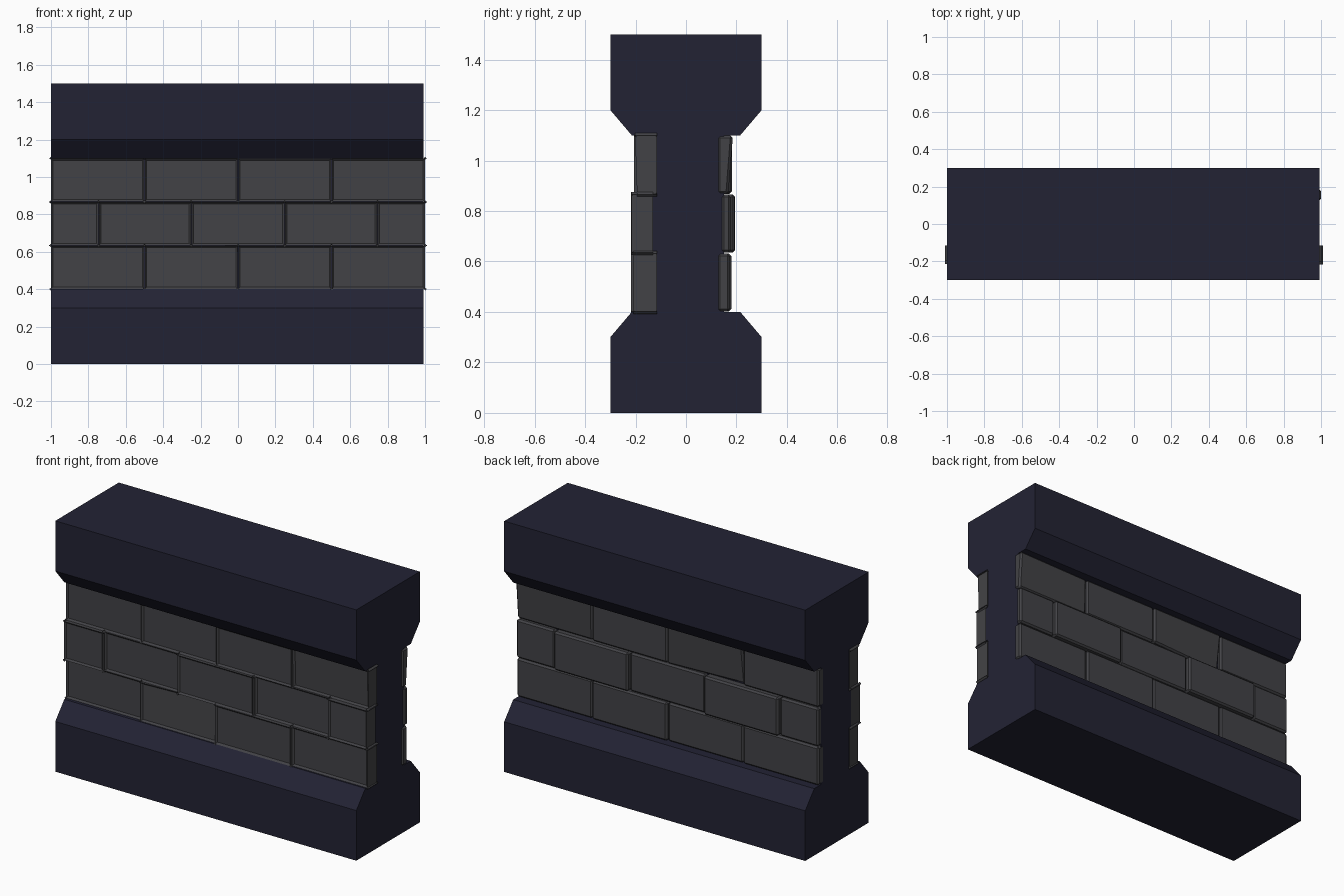
import bpy, bmesh

if "Cube" in bpy.data.objects:
    bpy.data.objects.remove(bpy.data.objects["Cube"])

def material(name, rgb):
    m = bpy.data.materials.new(name)
    m.diffuse_color = (*rgb, 1)
    m.use_nodes = True
    m.node_tree.nodes["Principled BSDF"].inputs["Base Color"].default_value = m.diffuse_color
    return m

navy = material("dark navy stone", (0.0165, 0.0165, 0.034))
grey = material("grey brick", (0.055, 0.055, 0.061))

def add_object(name, bm, mat):
    bmesh.ops.recalc_face_normals(bm, faces=bm.faces[:])
    me = bpy.data.meshes.new(name)
    bm.to_mesh(me)
    bm.free()
    me.materials.append(mat)
    ob = bpy.data.objects.new(name, me)
    bpy.context.collection.objects.link(ob)
    return ob

# Wall body: plinth, narrow core and coping as one extruded profile
half = [(0.3, 0), (0.3, 0.3), (0.215, 0.4), (0.15, 0.4),
        (0.15, 1.1), (0.215, 1.1), (0.3, 1.2), (0.3, 1.5)]
outline = half + [(-y, z) for y, z in reversed(half)]
bm = bmesh.new()
face = bm.faces.new([bm.verts.new((-0.999, y, z)) for y, z in outline])
ext = bmesh.ops.extrude_face_region(bm, geom=[face])
for v in ext["geom"]:
    if isinstance(v, bmesh.types.BMVert):
        v.co.x = 0.993
add_object("wall_body", bm, navy)

def brick(name, side, x0, x1, z0, z1, depth, inner, shifts):
    """Bevelled block; shifts maps outer corner (right, top) to a depth change."""
    bm = bmesh.new()
    bmesh.ops.create_cube(bm, size=1)
    for v in bm.verts:
        right, outer, top = v.co.x > 0, v.co.y > 0, v.co.z > 0
        d = depth + shifts.get((right, top), 0) if outer else inner
        v.co = (x1 if right else x0, side * d, z1 if top else z0)
    bmesh.ops.bevel(bm, geom=bm.edges[:], offset=0.01, offset_type='OFFSET',
                    segments=1, affect='EDGES', profile=0.5)
    add_object(name, bm, grey)

# Brick courses, bottom to top: joints along x, then outer depths on each face
whole = [-1, -0.5, 0, 0.5, 1]
staggered = [-1, -0.745, -0.25, 0.25, 0.745, 1]
courses = {
    "front": (-1, [(whole, [0.188, 0.200, 0.208, 0.198]),
                   (staggered, [0.205, 0.190, 0.207, 0.190, 0.206]),
                   (whole, [0.188, 0.192, 0.197, 0.184])]),
    "back": (1, [(whole, [0.178, 0.174, 0.180, 0.174]),
                 (staggered, [0.180, 0.195, 0.176, 0.192, 0.178]),
                 (whole, [0.176, 0.182, 0.177, 0.168])]),
}
# Chipped or leaning bricks
chips = {
    ("front", 0, 1): {(True, True): -0.03},
    ("front", 2, 3): {(True, True): 0.008, (False, True): 0.008},
    ("back", 2, 1): {(False, False): -0.03},
    ("back", 2, 3): {(True, True): 0.018, (False, True): 0.006},
}
rise, gap = 0.7 / 3, 0.0015
for face_name, (side, rows) in courses.items():
    for r, (joints, depths) in enumerate(rows):
        inner = 0.14 if r == 1 else 0.125
        for i, depth in enumerate(depths):
            x0 = joints[i] + (gap if i else 0)
            x1 = joints[i + 1] - (gap if i < len(depths) - 1 else 0)
            brick(f"{face_name}_brick_{r}_{i}", side, x0, x1,
                  0.4 + r * rise + gap, 0.4 + (r + 1) * rise - gap,
                  depth, inner, chips.get((face_name, r, i), {}))
